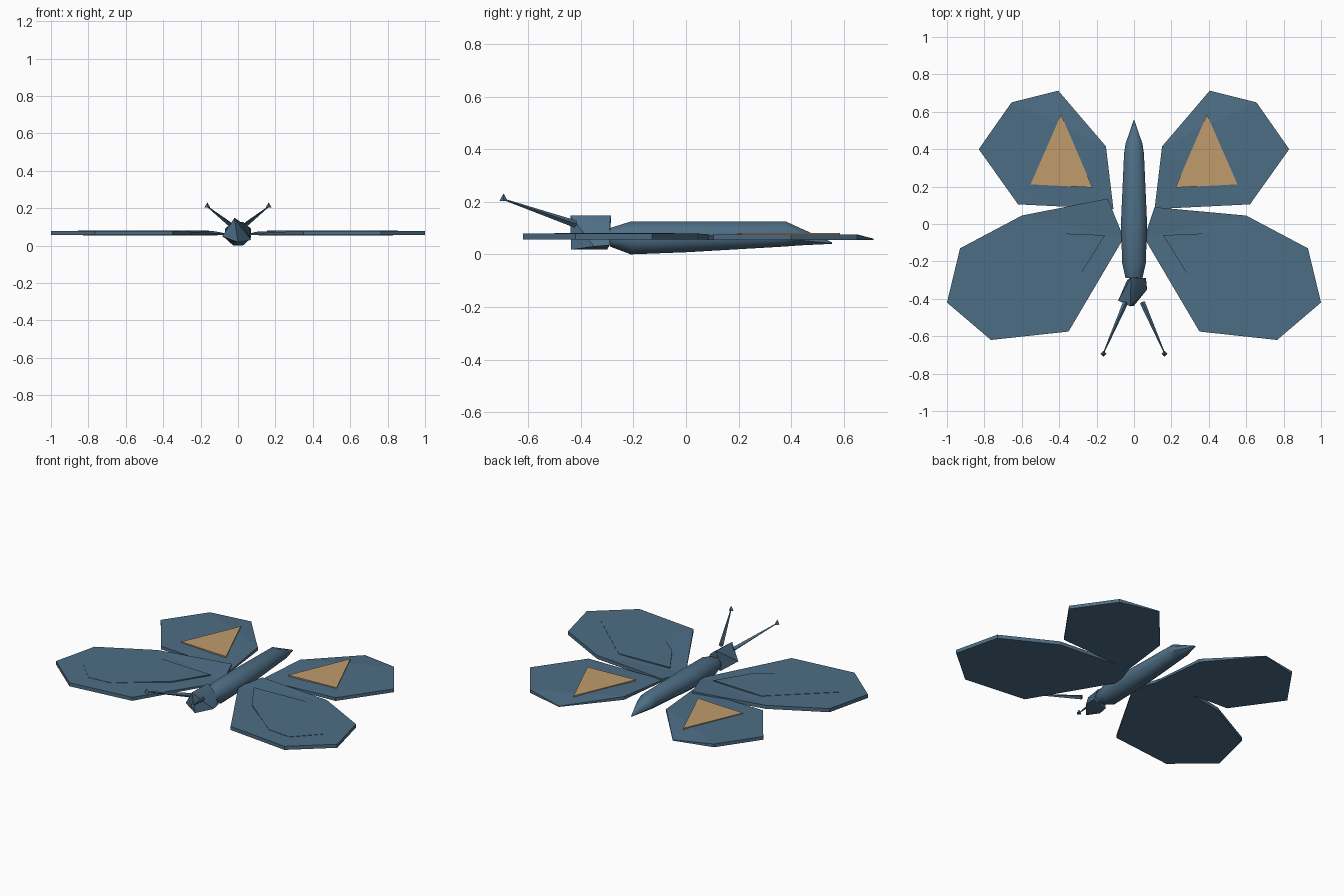
import bpy, bmesh, math
from mathutils import Vector

cube = bpy.data.objects.get("Cube")
if cube:
    bpy.data.objects.remove(cube, do_unlink=True)


def material(name, rgb):
    mat = bpy.data.materials.new(name)
    mat.use_nodes = True
    mat.diffuse_color = (*rgb, 1)
    mat.node_tree.nodes["Principled BSDF"].inputs["Base Color"].default_value = (*rgb, 1)
    return mat


BLUE = material("slate_blue", (0.075, 0.155, 0.235))
TAN = material("tan_orange", (0.53, 0.33, 0.155))


def finish(bm, name, mat, smooth=None):
    bmesh.ops.recalc_face_normals(bm, faces=bm.faces)
    mesh = bpy.data.meshes.new(name)
    bm.to_mesh(mesh)
    bm.free()
    mesh.materials.append(mat)
    obj = bpy.data.objects.new(name, mesh)
    bpy.context.collection.objects.link(obj)
    if smooth:
        bpy.ops.object.select_all(action='DESELECT')
        obj.select_set(True)
        bpy.context.view_layer.objects.active = obj
        bpy.ops.object.shade_smooth_by_angle(angle=math.radians(smooth))
    return obj


def loft(name, rings, mat, smooth=None):
    """Skin a list of closed rings and cap both ends."""
    bm = bmesh.new()
    loops = [[bm.verts.new(p) for p in ring] for ring in rings]
    n = len(loops[0])
    for a, b in zip(loops, loops[1:]):
        for i in range(n):
            j = (i + 1) % n
            bm.faces.new((a[i], a[j], b[j], b[i]))
    caps = [bm.faces.new(loops[0]), bm.faces.new(loops[-1])]
    bmesh.ops.triangulate(bm, faces=caps)
    return finish(bm, name, mat, smooth)


def slab(name, outline, side, bottom, top, mat):
    """Thin plate; an outline point may carry its own top height."""
    low = [(side * p[0], p[1], bottom) for p in outline]
    high = [(side * p[0], p[1], p[2] if len(p) > 2 else top) for p in outline]
    return loft(name, [low, high], mat)


def spike(name, start, end, r_start, r_end, sides, mat):
    start, end = Vector(start), Vector(end)
    turn = (end - start).to_track_quat('Z', 'Y')
    rings = []
    for centre, r in ((start, r_start), (end, r_end)):
        rings.append([centre + turn @ Vector((r * math.cos(k * math.tau / sides),
                                              r * math.sin(k * math.tau / sides), 0))
                      for k in range(sides)])
    return loft(name, rings, mat)


# Body: eight-sided tapered tube (y, half width, bottom, top)
stations = [(-0.29, 0.045, 0.03, 0.1), (-0.21, 0.063, 0, 0.125), (0, 0.07, 0.008, 0.125),
            (0.38, 0.053, 0.03, 0.125), (0.43, 0.045, 0.034, 0.102), (0.555, 0.002, 0.04, 0.046)]
rings = []
for y, w, low, high in stations:
    ring = []
    for k in range(8):
        a = math.tau * (k + 0.5) / 8
        s = 1 / math.cos(math.pi / 8)
        ring.append((w * s * math.cos(a), y, (low + high) / 2 + (high - low) / 2 * s * math.sin(a)))
    rings.append(ring)
loft("body", rings, BLUE, 50)

# Head: lopsided turned block
bm = bmesh.new()
for p in [(-0.085, -0.41, 0.05), (-0.02, -0.44, 0.147), (0, -0.437, 0.018), (0.07, -0.35, 0.03),
          (0.064, -0.29, 0.035), (0.03, -0.29, 0.115), (-0.016, -0.285, 0.147), (-0.037, -0.3, 0.018)]:
    bm.verts.new(p)
bmesh.ops.convex_hull(bm, input=bm.verts)
finish(bm, "head", BLUE, 30)

# Wing outlines, drawn for the +x side
fore_tail = [(0.35, -0.575), (0.765, -0.62), (1, -0.42), (0.93, -0.13), (0.6, 0.045)]
hind = [(0.11, 0.08, 0.066), (0.62, 0.105), (0.83, 0.4), (0.655, 0.65),
        (0.405, 0.713, 0.06), (0.15, 0.415)]
panel = [(0.155, -0.06), (0.28, -0.26), (0.56, -0.485), (0.715, -0.5), (0.855, -0.355), (0.51, -0.045)]
patch = [(0.39, 0.585), (0.222, 0.195), (0.553, 0.212)]
fore_root = {1: (0.11, 0.09, 0.076), -1: (0.14, 0.136, 0.079)}

for side, label in ((1, "left"), (-1, "right")):
    fore = [(0.055, -0.075, 0.064)] + fore_tail + [fore_root[side]]
    slab(label + "_front_wing", fore, side, 0.056, 0.079, BLUE)
    slab(label + "_front_wing_panel", panel, side, 0.074, 0.081, BLUE)
    slab(label + "_rear_wing", hind, side, 0.055, 0.076, BLUE)
    slab(label + "_rear_wing_patch", patch, side, 0.073, 0.0815, TAN)
    # Antenna with a small pointed tip
    spike(label + "_antenna", (side * 0.045, -0.42, 0.115), (side * 0.163, -0.69, 0.208),
          0.014, 0.003, 4, BLUE)
    spike(label + "_antenna_tip", (side * 0.164, -0.694, 0.203), (side * 0.164, -0.694, 0.23),
          0.016, 0.001, 4, BLUE)
